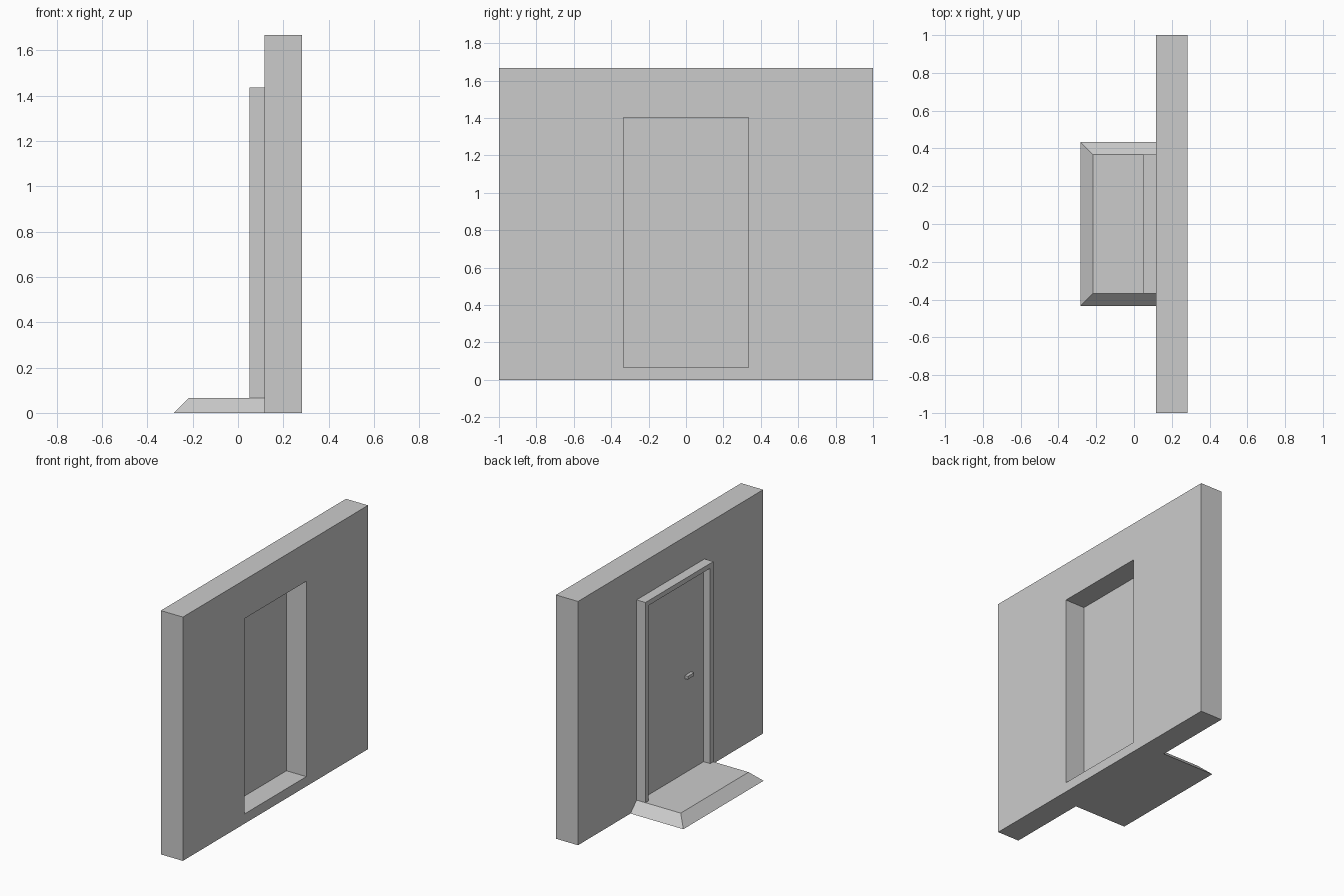
import bpy, bmesh

if "Cube" in bpy.data.objects:
    bpy.data.objects.remove(bpy.data.objects["Cube"])


def make_object(name, verts, faces):
    mesh = bpy.data.meshes.new(name)
    mesh.from_pydata(verts, [], faces)
    bm = bmesh.new()
    bm.from_mesh(mesh)
    bmesh.ops.recalc_face_normals(bm, faces=bm.faces)
    bm.to_mesh(mesh)
    bm.free()
    obj = bpy.data.objects.new(name, mesh)
    bpy.context.collection.objects.link(obj)
    return obj


def rect(y, z0, z1):
    return [(-y, z0), (y, z0), (y, z1), (-y, z1)]


def prism(name, outline, x0, x1):
    """Extrude a y-z outline along x."""
    n = len(outline)
    verts = [(x, y, z) for x in (x0, x1) for y, z in outline]
    faces = [tuple(range(n)), tuple(range(n, 2 * n))]
    faces += [(i, (i + 1) % n, (i + 1) % n + n, i + n) for i in range(n)]
    return make_object(name, verts, faces)


def pierced_slab(name, outer, inner, x0, x1):
    """Slab along x with a rectangular opening right through it."""
    verts = [(x, y, z) for x in (x0, x1) for loop in (outer, inner) for y, z in loop]
    rings = [0, 4, 12, 8]  # outer near, inner near, inner far, outer far
    faces = []
    for k in range(4):
        a, b = rings[k], rings[(k + 1) % 4]
        for i in range(4):
            j = (i + 1) % 4
            faces.append((a + i, a + j, b + j, b + i))
    return make_object(name, verts, faces)


STEP, OPEN_Y, OPEN_Z = 0.0667, 0.3333, 1.402
FRAME_Y, FRAME_Z = 0.3667, 1.4353
WALL_X0, WALL_X1 = 0.1167, 0.2833

# Wall with doorway
pierced_slab("wall", rect(1, 0, 1.6667), rect(OPEN_Y, STEP, OPEN_Z), WALL_X0, WALL_X1)

# Door frame: an upside-down U standing on the step
prism("door_frame", [(-FRAME_Y, STEP), (-FRAME_Y, FRAME_Z), (FRAME_Y, FRAME_Z),
                     (FRAME_Y, STEP), (OPEN_Y, STEP), (OPEN_Y, OPEN_Z),
                     (-OPEN_Y, OPEN_Z), (-OPEN_Y, STEP)], 0.05, WALL_X0)

# Door leaf, recessed in the frame
prism("door", rect(OPEN_Y, STEP, OPEN_Z), 0.10, 0.1333)

# Handle
prism("door_handle", [(-0.198, 0.711), (-0.131, 0.711), (-0.131, 0.733), (-0.198, 0.733)],
      0.078, 0.10)

# Step with three sloping sides
base = [(-0.2833, -0.4333), (WALL_X0, -0.4333), (WALL_X0, 0.4333), (-0.2833, 0.4333)]
top = [(-0.2167, -FRAME_Y), (WALL_X0, -FRAME_Y), (WALL_X0, FRAME_Y), (-0.2167, FRAME_Y)]
make_object("doorstep",
            [(x, y, 0) for x, y in base] + [(x, y, STEP) for x, y in top],
            [(0, 1, 2, 3), (4, 5, 6, 7)]
            + [(i, (i + 1) % 4, (i + 1) % 4 + 4, i + 4) for i in range(4)])
